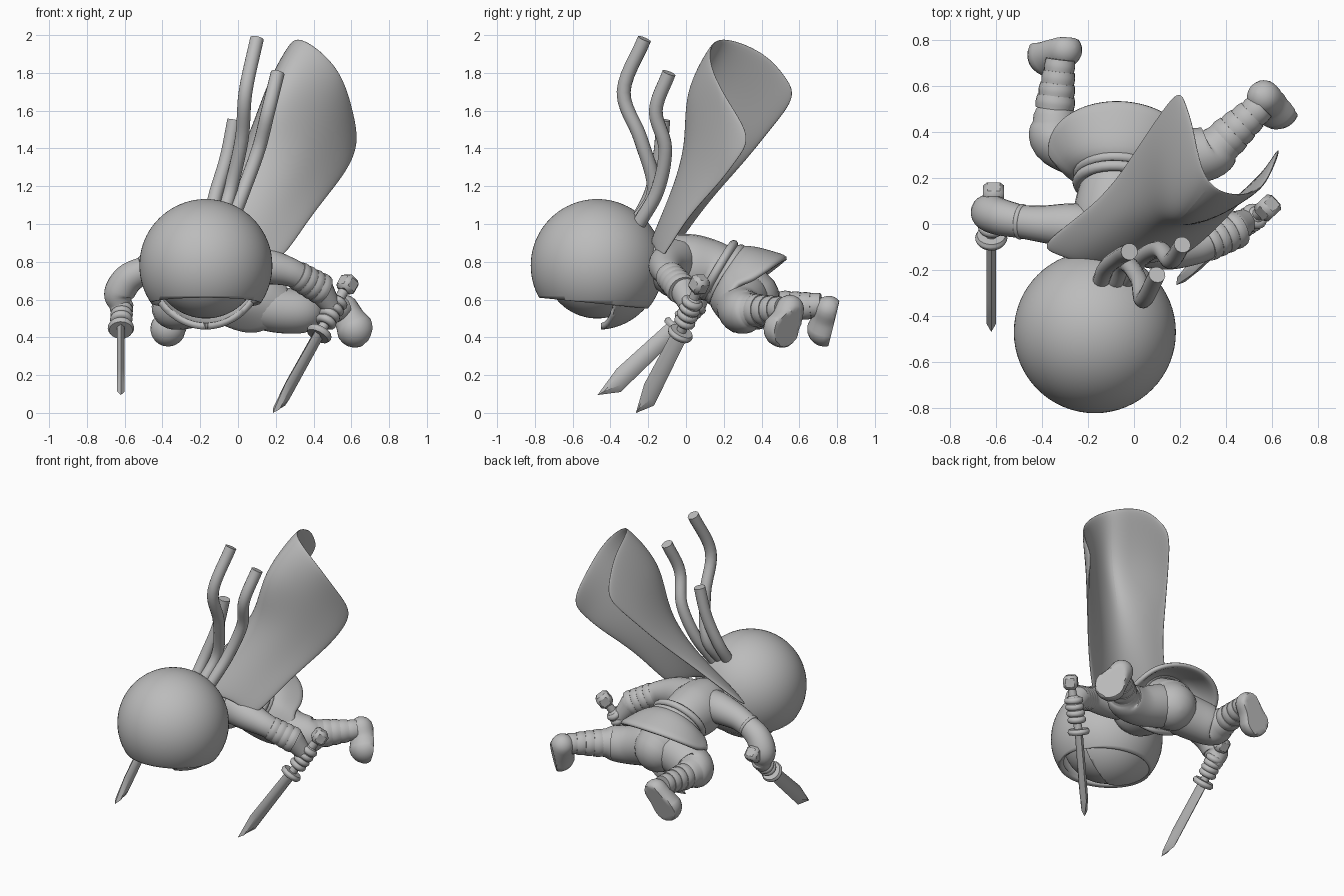
import bpy, bmesh, math
from mathutils import Vector, Matrix

cube = bpy.data.objects.get("Cube")
if cube:
    bpy.data.objects.remove(cube, do_unlink=True)

clay = bpy.data.materials.new("clay_grey")
clay.use_nodes = True
clay.diffuse_color = (0.5, 0.5, 0.5, 1)
clay.node_tree.nodes["Principled BSDF"].inputs["Base Color"].default_value = (0.5, 0.5, 0.5, 1)
parts = []


def finish(name, bm, thickness=0, levels=0, offset=-1):
    bmesh.ops.recalc_face_normals(bm, faces=bm.faces)
    me = bpy.data.meshes.new(name)
    bm.to_mesh(me)
    bm.free()
    me.materials.append(clay)
    ob = bpy.data.objects.new(name, me)
    bpy.context.collection.objects.link(ob)
    if thickness:
        m = ob.modifiers.new("Solidify", "SOLIDIFY")
        m.thickness, m.offset = thickness, offset
    if levels:
        m = ob.modifiers.new("Subdivision", "SUBSURF")
        m.levels = m.render_levels = levels
    parts.append(ob)
    return ob


def spline(pts, steps=6):
    """Catmull-Rom samples through x, y, z, radius points."""
    p = [Vector(q) for q in pts]
    p = [2 * p[0] - p[1]] + p + [2 * p[-1] - p[-2]]
    out = []
    for i in range(1, len(p) - 2):
        a, b, c, d = p[i - 1:i + 3]
        for s in range(steps):
            t = s / steps
            out.append(0.5 * (2 * b + (c - a) * t + (2 * a - 5 * b + 4 * c - d) * t ** 2
                              + (3 * b - a - 3 * c + d) * t ** 3))
    return out + [p[-2]]


def loft(name, pts, rounded=True, sides=24, steps=6, sole=None):
    """Round tube of changing radius; sole = (point, normal) flattens one side."""
    rings = [(q.to_3d(), q[3]) for q in spline(pts, steps)]
    if rounded:
        caps = []
        for end, nxt in ((0, 1), (-1, -2)):
            c, r = rings[end]
            d = (c - rings[nxt][0]).normalized()
            caps.append([(c + d * r * math.sin(k * math.pi / 10), r * math.cos(k * math.pi / 10))
                         for k in (1, 2, 3, 4, 4.8)])
        rings = caps[0][::-1] + rings + caps[1]
    bm = bmesh.new()
    u, loops = Vector((0.3, 0.2, 1)), []
    for i, (c, r) in enumerate(rings):
        t = (rings[min(i + 1, len(rings) - 1)][0] - rings[max(i - 1, 0)][0]).normalized()
        u = (u - t * u.dot(t)).normalized()
        v = t.cross(u)
        angles = [2 * math.pi * k / sides for k in range(sides)]
        loops.append([bm.verts.new(c + (u * math.cos(a) + v * math.sin(a)) * r) for a in angles])
    for a, b in zip(loops, loops[1:]):
        for k in range(sides):
            bm.faces.new((a[k], a[k - 1], b[k - 1], b[k]))
    bm.faces.new(loops[0])
    bm.faces.new(loops[-1])
    if sole:
        p, n = Vector(sole[0]), Vector(sole[1]).normalized()
        for vert in bm.verts:
            vert.co -= n * max(0, (vert.co - p).dot(n))
    return finish(name, bm)


def wrap(name, a, b, r0, r1, bands=4):
    """Bandaged limb section: shallow overlapping bands."""
    a, b = Vector(a), Vector(b)
    for i in range(bands):
        p, q = a.lerp(b, i / bands), a.lerp(b, (i + 1.1) / bands)
        r = r0 + (r1 - r0) * i / bands
        loft(f"{name}_{i + 1}", [(*p, r * 0.97), (*p.lerp(q, 0.5), r * 1.01), (*q, r * 0.95)],
             rounded=False, steps=4)


def ring(name, center, axis, radius, minor, side_scale=1.0):
    bm = bmesh.new()
    rot = Vector(axis).normalized().to_track_quat("Z", "Y").to_matrix()
    loops = []
    for i in range(32):
        a = math.tau * i / 32
        rad = Vector((math.cos(a) * side_scale, math.sin(a), 0))
        loops.append([bm.verts.new(Vector(center) + rot @ (rad * (radius + minor * math.cos(b))
                      + Vector((0, 0, minor * math.sin(b))))) for b in (math.tau * j / 10 for j in range(10))])
    for i in range(32):
        for j in range(10):
            bm.faces.new((loops[i - 1][j - 1], loops[i][j - 1], loops[i][j], loops[i - 1][j]))
    return finish(name, bm)


# Head: hood dome, lower mask with a pointed rim, and recessed face
def ball(radius):
    bm = bmesh.new()
    bmesh.ops.create_uvsphere(bm, u_segments=64, v_segments=40, radius=radius,
                              matrix=Matrix.Translation((-0.17, -0.47, 0.78)))
    return bm


def trim(bm, point, normal):
    bmesh.ops.bisect_plane(bm, geom=bm.verts[:] + bm.edges[:] + bm.faces[:], plane_co=point,
                           plane_no=normal, clear_outer=True)


dome = ball(0.352)
trim(dome, (0, -0.78, 0.61), (0, -0.1, -1))
finish("hood_dome", dome, 0.035)
mask = ball(0.34)
trim(mask, (0, 0, 0.66), (0, 0, 1))
for side in (1, -1):
    trim(mask, (-0.17, -0.45, 0.45), (side * 0.35, -1, -0.1))
finish("mask", mask, 0.035)
finish("face", ball(0.28))

# Ribbons streaming from the back of the head
for i, pts in enumerate((
        [(-0.09, -0.27, 1.0), (-0.04, -0.17, 1.18), (0.02, -0.24, 1.45), (0.04, -0.33, 1.7), (0.1, -0.22, 1.98)],
        [(-0.04, -0.25, 1.0), (0.03, -0.15, 1.18), (0.11, -0.11, 1.4), (0.16, -0.16, 1.6), (0.21, -0.09, 1.8)],
        [(-0.15, -0.27, 1.0), (-0.12, -0.19, 1.15), (-0.06, -0.14, 1.35), (-0.02, -0.12, 1.55)])):
    loft(f"ribbon_{i + 1}", [(*p, 0.037) for p in pts], rounded=False, sides=14)

# Torso and belt
loft("torso", [(-0.1, -0.18, 0.78, 0.11), (-0.09, -0.1, 0.78, 0.16), (-0.09, 0.03, 0.77, 0.175),
               (-0.08, 0.14, 0.75, 0.16), (-0.05, 0.22, 0.7, 0.155), (-0.04, 0.3, 0.64, 0.165),
               (-0.03, 0.34, 0.61, 0.155)])
AXIS = Vector((0.05, 0.86, -0.5)).normalized()
SIDE = Vector((1, -0.05, 0)).normalized()
BACK = SIDE.cross(AXIS).normalized()
WAIST = Vector((-0.07, 0.2, 0.74))
for i in range(2):
    ring(f"belt_{i + 1}", WAIST + AXIS * (0.045 * i - 0.03), AXIS, 0.158, 0.024, 1.08)

# Skirt: broad rounded back flap, short sides, pointed front flap
bm = bmesh.new()
rows = []
for t in (0, 0.2, 0.4, 0.6, 0.8, 1):
    row = []
    for k in range(40):
        c, s = math.cos(math.tau * k / 40), math.sin(math.tau * k / 40)
        length = 0.1 + (0.15 * c ** 0.6 if c > 0 else 0.12 * c ** 4)
        flare = 0.085 * t ** 0.6 * (1 + 0.5 * s * s)
        spot = WAIST + AXIS * length * t + (BACK * c + SIDE * s * 1.1) * (0.165 + flare)
        row.append(bm.verts.new(spot + SIDE * max(0, -c) * 0.14 * t))
    rows.append(row)
for a, b in zip(rows, rows[1:]):
    for k in range(40):
        bm.faces.new((a[k - 1], a[k], b[k], b[k - 1]))
finish("skirt", bm, 0.035, 1)

# Cape: five rows from collar to hem
cape = [
    [(-0.44, -0.1, 0.8), (-0.26, -0.17, 0.87), (-0.08, -0.19, 0.89), (0.08, -0.17, 0.87), (0.22, -0.14, 0.78)],
    [(-0.14, 0.1, 1.1), (-0.08, -0.01, 1.13), (0.05, -0.08, 1.13), (0.2, -0.07, 1.1), (0.38, 0.0, 1.03)],
    [(0.0, 0.31, 1.32), (0.06, 0.14, 1.4), (0.15, 0.02, 1.42), (0.35, 0.04, 1.38), (0.53, 0.18, 1.21)],
    [(0.1, 0.46, 1.51), (0.13, 0.27, 1.67), (0.18, -0.02, 1.71), (0.44, 0.08, 1.61), (0.61, 0.27, 1.33)],
    [(0.2, 0.6, 1.68), (0.26, 0.44, 1.9), (0.33, 0.17, 2.0), (0.55, 0.14, 1.81), (0.64, 0.36, 1.45)]]
bm = bmesh.new()
grid = [[bm.verts.new(q.to_3d()) for q in spline([(*p, 0) for p in row], 2)] for row in cape]
for a, b in zip(grid, grid[1:]):
    for k in range(1, len(a)):
        bm.faces.new((a[k - 1], a[k], b[k], b[k - 1]))
finish("cape", bm, 0.025, 3, 0)

# Legs and feet
loft("right_thigh", [(-0.12, 0.31, 0.61, 0.14), (-0.24, 0.34, 0.585, 0.135), (-0.335, 0.38, 0.56, 0.122),
                     (-0.345, 0.45, 0.56, 0.095)])
loft("left_thigh", [(0.05, 0.3, 0.6, 0.14), (0.2, 0.29, 0.55, 0.125), (0.33, 0.31, 0.535, 0.115),
                    (0.38, 0.35, 0.54, 0.09)])
wrap("right_shin", (-0.345, 0.5, 0.56), (-0.32, 0.71, 0.57), 0.085, 0.06)
wrap("left_shin", (0.39, 0.36, 0.54), (0.55, 0.51, 0.55), 0.088, 0.06)
loft("right_foot", [(-0.3, 0.755, 0.545, 0.075), (-0.335, 0.745, 0.5, 0.08), (-0.37, 0.735, 0.445, 0.094)],
     sole=((0, 0.79, 0.5), (0, 0.97, -0.24)))
loft("left_foot", [(0.565, 0.55, 0.55, 0.075), (0.59, 0.535, 0.5, 0.082), (0.62, 0.51, 0.445, 0.1)],
     sole=((0.635, 0.565, 0.5), (0.7, 0.68, -0.2)))

# Arms
loft("right_sleeve", [(-0.14, -0.04, 0.8, 0.11), (-0.26, -0.01, 0.81, 0.1), (-0.4, 0.0, 0.79, 0.08),
                      (-0.49, 0.01, 0.76, 0.072)])
ring("right_cuff", (-0.49, 0.01, 0.76), (-0.9, 0.1, -0.35), 0.066, 0.012)
loft("right_forearm", [(-0.49, 0.01, 0.76, 0.072), (-0.58, 0.03, 0.71, 0.08), (-0.63, 0.05, 0.63, 0.08),
                       (-0.625, 0.05, 0.56, 0.055)])
loft("left_sleeve", [(0.0, -0.06, 0.8, 0.12), (0.14, -0.1, 0.78, 0.1), (0.26, -0.1, 0.75, 0.078),
                     (0.33, -0.08, 0.72, 0.07)])
wrap("left_forearm", (0.31, -0.09, 0.73), (0.45, -0.02, 0.65), 0.078, 0.085)
loft("left_wrist", [(0.43, -0.02, 0.66, 0.075), (0.49, 0.015, 0.57, 0.052)])


def sword(side, guard, tip, end, width):
    """Blade, guard, grip, pommel and the fist that holds them."""
    guard, tip, end = Vector(guard), Vector(tip), Vector(end)
    d = (tip - guard).normalized()
    w = Vector(width)
    w = (w - d * w.dot(d)).normalized()
    n, length = d.cross(w), (tip - guard).length
    outline = [(0, -0.045), (length - 0.17, -0.052), (length, -0.02), (length - 0.1, 0.052), (0, 0.045)]
    bm = bmesh.new()
    rim = [bm.verts.new(guard + d * s + w * t) for s, t in outline]
    for sign in (1, -1):
        flat = [bm.verts.new(guard + d * s * 0.93 + w * t * 0.5 + n * sign * 0.02) for s, t in outline]
        bm.faces.new(flat)
        for k in range(5):
            bm.faces.new((rim[k - 1], rim[k], flat[k], flat[k - 1]))
    finish(side + "_blade", bm)
    loft(side + "_grip", [(*guard, 0.027), (*guard.lerp(end, 0.5), 0.027), (*end, 0.027)], False, 12)
    loft(side + "_guard", [(*(guard - d * 0.018), 0.062), (*guard, 0.07), (*(guard + d * 0.018), 0.062)], False)
    bm = bmesh.new()
    rot = d.to_track_quat("Z", "Y").to_matrix().to_4x4()
    bmesh.ops.create_cube(bm, size=0.09, matrix=Matrix.Translation(end) @ rot)
    bmesh.ops.bevel(bm, geom=bm.edges[:], offset=0.018, segments=1, affect="EDGES")
    finish(side + "_pommel", bm)
    loft(side + "_palm", [(*guard.lerp(end, 0.3), 0.045), (*guard.lerp(end, 0.6), 0.048)])
    for k in range(4):
        ring(f"{side}_finger_{k + 1}", guard.lerp(end, 0.24 + 0.13 * k), d, 0.035, 0.022, 1.05)


sword("right", (-0.62, -0.06, 0.45), (-0.62, -0.455, 0.08), (-0.61, 0.13, 0.64), (0, 0.67, -0.74))
sword("left", (0.43, -0.03, 0.42), (0.19, -0.25, -0.012), (0.58, 0.07, 0.68), (0.3, 0.8, -0.6))

# Smooth shading with sharp edges kept
bpy.ops.object.select_all(action="DESELECT")
for ob in parts:
    ob.select_set(True)
bpy.context.view_layer.objects.active = parts[0]
bpy.ops.object.shade_smooth_by_angle(angle=math.radians(40))
